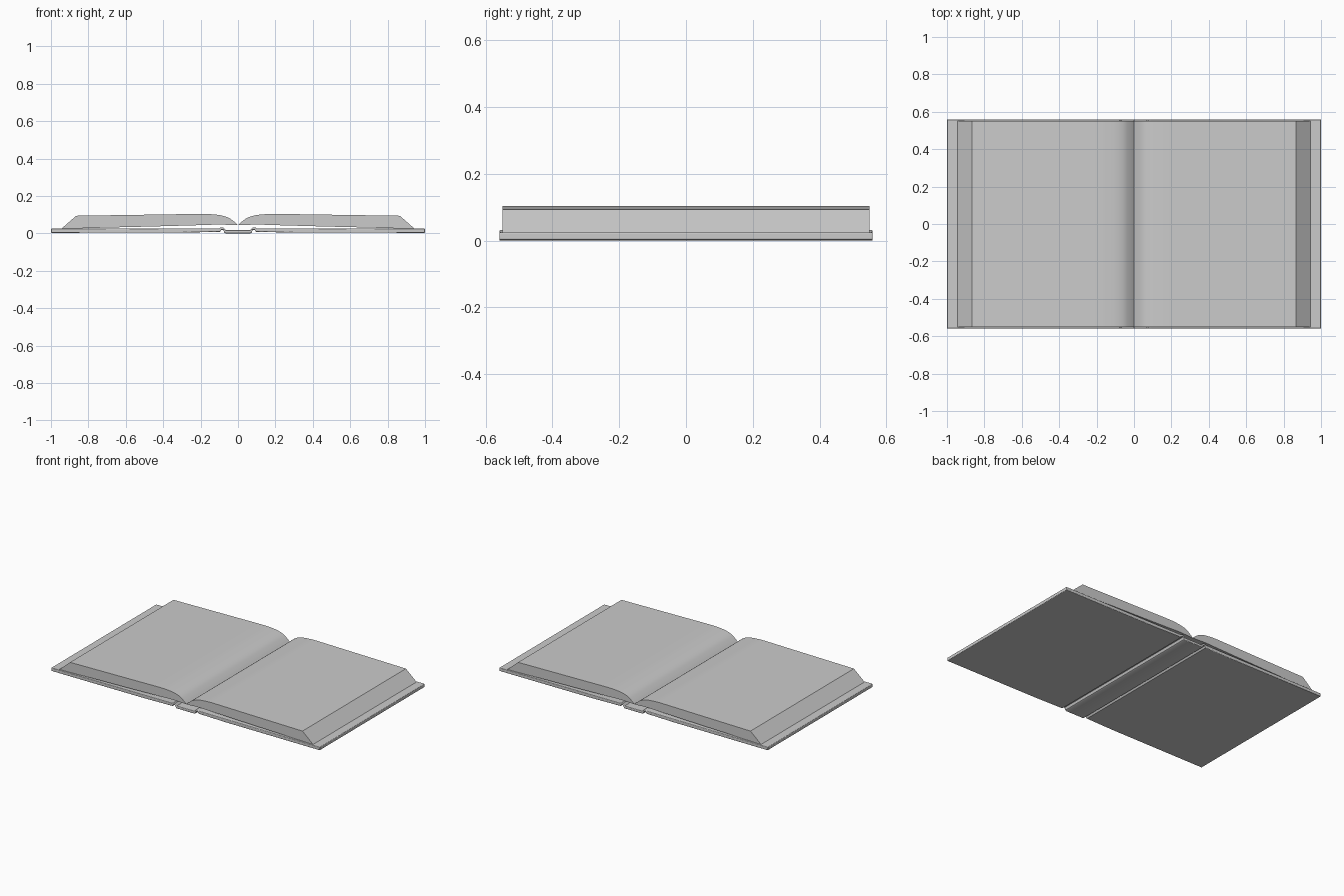
import bpy, bmesh, math
from mathutils import Vector

if "Cube" in bpy.data.objects:
    bpy.data.objects.remove(bpy.data.objects["Cube"])


def extrude_profile(name, pts, half_depth):
    """Closed x-z profile extruded along y, centred on y = 0."""
    bm = bmesh.new()
    face = bm.faces.new([bm.verts.new((x, -half_depth, z)) for x, z in pts])
    ext = bmesh.ops.extrude_face_region(bm, geom=[face], use_keep_orig=True)
    moved = [g for g in ext["geom"] if isinstance(g, bmesh.types.BMVert)]
    bmesh.ops.translate(bm, verts=moved, vec=(0, 2 * half_depth, 0))
    bmesh.ops.recalc_face_normals(bm, faces=bm.faces)
    mesh = bpy.data.meshes.new(name)
    bm.to_mesh(mesh)
    bm.free()
    ob = bpy.data.objects.new(name, mesh)
    bpy.context.collection.objects.link(ob)
    return ob


def smooth(ob, angle):
    bpy.ops.object.select_all(action="DESELECT")
    ob.select_set(True)
    bpy.context.view_layer.objects.active = ob
    bpy.ops.object.shade_smooth_by_angle(angle=math.radians(angle))


def spline(pts, steps=4):
    """Catmull-Rom curve through the points."""
    p = [Vector(q) for q in pts]
    p = [2 * p[0] - p[1]] + p + [2 * p[-1] - p[-2]]
    out = []
    for i in range(1, len(p) - 2):
        a, b, c, d = p[i - 1:i + 3]
        for s in range(steps):
            t = s / steps
            v = 0.5 * (2 * b + (c - a) * t + (2 * a - 5 * b + 4 * c - d) * t * t
                       + (3 * b - a - 3 * c + d) * t ** 3)
            out.append((v.x, v.y))
    return out + [tuple(p[-2])]


# Cover: spine strip, raised hinges and two boards in one shell
bottom = [(0.066, 0), (0.073, 0.004), (0.079, 0.019), (0.089, 0.019),
          (0.097, 0.008), (0.3, 0.004), (1, 0.003)]
top = [(1, 0.025), (0.1, 0.027), (0.092, 0.032), (0.078, 0.032), (0.066, 0.017)]
half = bottom + top
cover = extrude_profile("cover", half + [(-x, z) for x, z in reversed(half)], 0.559)
bev = cover.modifiers.new("rounded_edges", "BEVEL")
bev.width = 0.004
bev.segments = 3
bev.limit_method = "ANGLE"
bev.angle_limit = math.radians(75)
smooth(cover, 35)

# Page blocks: curved gutter, nearly flat top, slanted fore edge
page_top = spline([(0, 0.044), (0.02, 0.062), (0.05, 0.083), (0.09, 0.096),
                   (0.14, 0.102), (0.2, 0.104), (0.4, 0.101), (0.6, 0.098),
                   (0.865, 0.094)])
page_bottom = spline([(0.945, 0.024), (0.7, 0.031), (0.45, 0.037),
                      (0.2, 0.044), (0.1, 0.047), (0.03, 0.044)])
for name, side in (("pages_left", -1), ("pages_right", 1)):
    pages = extrude_profile(name, [(side * x, z) for x, z in page_top + page_bottom], 0.55)
    smooth(pages, 30)
